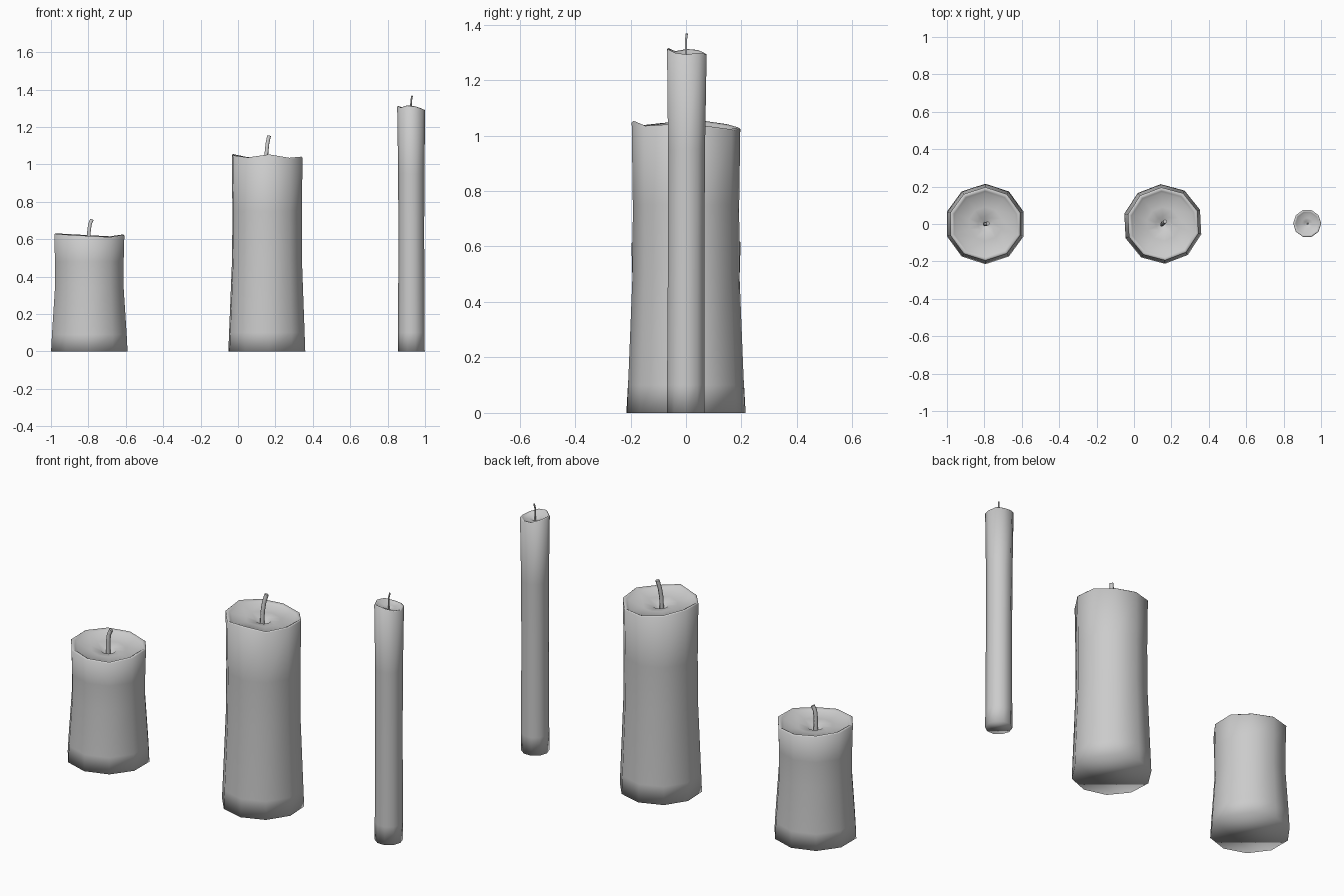
import bpy, bmesh, math
from mathutils import Vector

if "Cube" in bpy.data.objects:
    bpy.data.objects.remove(bpy.data.objects["Cube"])


def candle(name, center, top_center, sides, turn, profile, pool, rim):
    """Lathe-like wax body: outer rings, wavy rim, then a dished melt pool."""
    bm = bmesh.new()
    c0, c1 = Vector(center), Vector(top_center)
    height = profile[-1][1]

    def ring(r, z, wave):
        c = c0.lerp(c1, min(z / height, 1))
        out = []
        for i in range(sides):
            a = math.radians(turn + 360 * i / sides)
            out.append(bm.verts.new((c.x + r * math.cos(a), c.y + r * math.sin(a),
                                     z + wave * rim[i])))
        return out

    rings = [ring(r, z, 0) for r, z in profile[:-1]]
    rings.append(ring(profile[-1][0], height, 1))
    rings += [ring(r, height + dz, w) for r, dz, w in pool]
    for a, b in zip(rings, rings[1:]):
        for i in range(sides):
            j = (i + 1) % sides
            bm.faces.new((a[i], a[j], b[j], b[i]))
    bm.faces.new(rings[0][::-1])
    bm.faces.new(rings[-1])
    me = bpy.data.meshes.new(name)
    bm.to_mesh(me)
    bm.free()
    for p in me.polygons:
        p.use_smooth = True
    ob = bpy.data.objects.new(name, me)
    bpy.context.collection.objects.link(ob)


def wick(name, points, r):
    """Thin bent tube."""
    cu = bpy.data.curves.new(name, 'CURVE')
    cu.dimensions = '3D'
    cu.bevel_depth = r
    cu.bevel_resolution = 1
    cu.use_fill_caps = True
    sp = cu.splines.new('POLY')
    sp.points.add(len(points) - 1)
    for p, co in zip(sp.points, points):
        p.co = (*co, 1)
    sp.use_smooth = True
    bpy.context.collection.objects.link(bpy.data.objects.new(name, cu))


# melt pool rings: radius, height relative to rim, share of rim waviness
wide_pool = [(0.189, 0.006, 1), (0.176, -0.001, 1), (0.165, -0.010, 0.9),
             (0.09, -0.018, 0.4), (0.04, -0.026, 0.1), (0.014, -0.05, 0)]
thin_pool = [(0.070, 0.004, 1), (0.062, -0.001, 1), (0.055, -0.006, 0.8),
             (0.03, -0.011, 0.4), (0.014, -0.016, 0.1), (0.005, -0.024, 0)]

# short pillar
candle("short_candle", (-0.795, 0), (-0.795, 0), 10, 18,
       [(0.215, 0), (0.210, 0.09), (0.193, 0.34), (0.193, 0.48), (0.197, 0.615)],
       wide_pool,
       [0.004, -0.006, 0.0, 0.006, 0.010, 0.008, 0.002, -0.004, -0.010, 0.002])
wick("short_wick", [(-0.798, 0, 0.56), (-0.797, 0, 0.64), (-0.792, 0, 0.68), (-0.781, 0.003, 0.705)], 0.011)

# medium pillar
candle("medium_candle", (0.154, 0), (0.156, 0), 10, 21,
       [(0.213, 0), (0.209, 0.1), (0.193, 0.5), (0.192, 0.75), (0.196, 1.035)],
       wide_pool,
       [-0.006, -0.018, -0.012, 0.0, 0.014, 0.006, -0.004, 0.012, -0.006, 0.0])
wick("medium_wick", [(0.150, -0.003, 0.98), (0.152, 0, 1.06), (0.157, 0.006, 1.11), (0.166, 0.014, 1.152)], 0.011)

# tall taper
candle("taper_candle", (0.927, -0.001), (0.926, 0.003), 10, 0,
       [(0.0715, 0), (0.071, 0.1), (0.069, 0.6), (0.070, 0.95), (0.075, 1.298)],
       thin_pool,
       [-0.010, -0.004, -0.008, -0.006, 0.006, 0.010, 0.002, 0.013, 0.008, -0.004])
wick("taper_wick", [(0.925, 0, 1.26), (0.925, 0, 1.32), (0.927, 0, 1.345), (0.931, 0.003, 1.367)], 0.0045)
